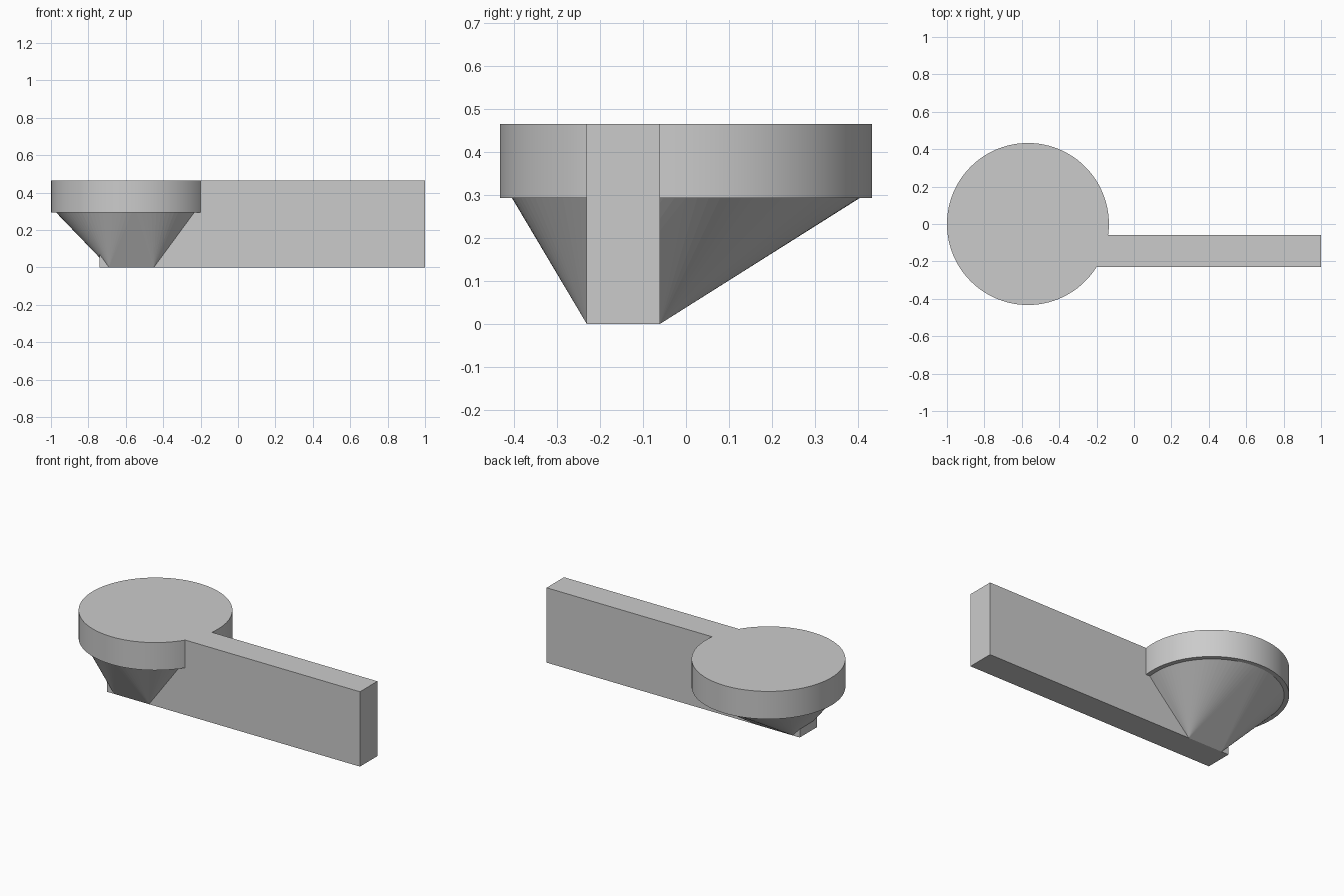
import bpy
import bmesh
import math

default = bpy.data.objects.get("Cube")
if default:
    bpy.data.objects.remove(default, do_unlink=True)

GREY = (0.6, 0.6, 0.6, 1.0)
mat = bpy.data.materials.new("light grey")
mat.use_nodes = True
mat.diffuse_color = GREY
mat.node_tree.nodes["Principled BSDF"].inputs["Base Color"].default_value = GREY

CX, RADIUS, LIP = -0.567, 0.433, 0.028      # disc centre, radius, overhang
TOP, RIM = 0.465, 0.293                     # disc top and underside
Y0, Y1 = -0.231, -0.06                      # beam front and back
SEGMENTS = 96


def circle(radius, z):
    step = math.tau / SEGMENTS
    return [(CX + radius * math.cos(i * step), radius * math.sin(i * step), z)
            for i in range(SEGMENTS)]


def rectangle(x0, x1, z):
    return [(x, y, z) for x in (x0, x1) for y in (Y0, Y1)]


def hull(name, points):
    """Convex solid wrapped around two outlines."""
    bm = bmesh.new()
    for p in points:
        bm.verts.new(p)
    bmesh.ops.convex_hull(bm, input=bm.verts)
    bmesh.ops.dissolve_limit(bm, angle_limit=math.radians(0.1),
                             verts=bm.verts, edges=bm.edges)
    bmesh.ops.recalc_face_normals(bm, faces=bm.faces)
    mesh = bpy.data.meshes.new(name)
    bm.to_mesh(mesh)
    bm.free()
    mesh.materials.append(mat)
    obj = bpy.data.objects.new(name, mesh)
    bpy.context.collection.objects.link(obj)
    return obj


# Round head with smooth rim
disc = hull("disc_with_arm", circle(RADIUS, RIM) + circle(RADIUS, TOP))
for face in disc.data.polygons:
    face.use_smooth = abs(face.normal.z) < 0.5

# Tapered support from the beam foot up to the head, and the long beam
support = hull("tapered_support", rectangle(-0.69, -0.45, 0) + circle(RADIUS - LIP, RIM))
beam = hull("beam", rectangle(-0.74, 1, 0) + rectangle(-0.74, 1, TOP))

# Fuse everything into one solid
bpy.context.view_layer.objects.active = disc
for part in (beam, support):
    mod = disc.modifiers.new("join_" + part.name, "BOOLEAN")
    mod.operation = "UNION"
    mod.solver = "EXACT"
    mod.object = part
    bpy.ops.object.modifier_apply(modifier=mod.name)
    bpy.data.objects.remove(part, do_unlink=True)
